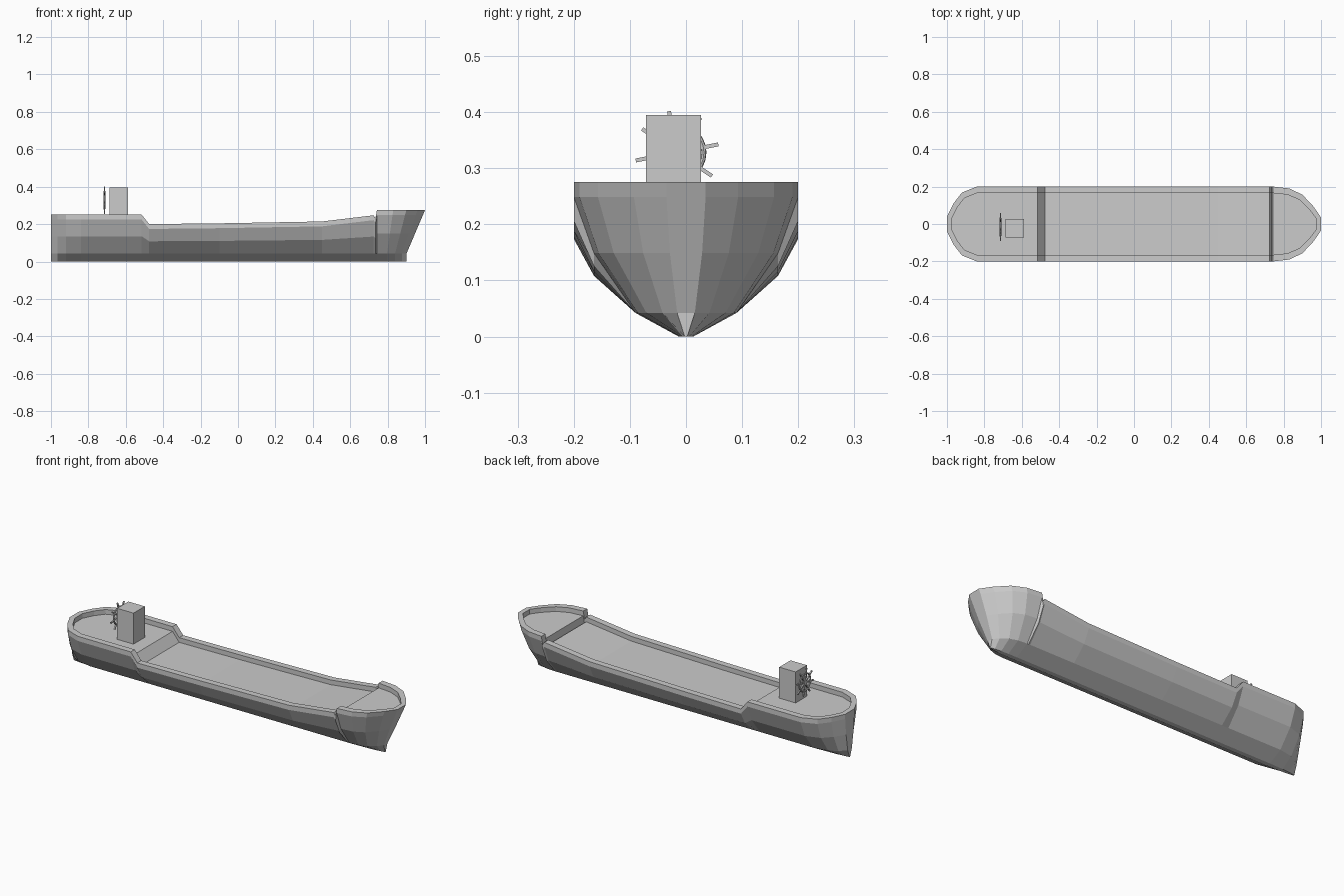
import bpy, bmesh, math
from mathutils import Matrix, Vector

if "Cube" in bpy.data.objects:
    bpy.data.objects.remove(bpy.data.objects["Cube"])

grey = bpy.data.materials.new("plain grey")
grey.diffuse_color = (0.6, 0.6, 0.6, 1)
grey.use_nodes = True
grey.node_tree.nodes["Principled BSDF"].inputs["Base Color"].default_value = grey.diffuse_color


def finish(bm, name):
    bmesh.ops.recalc_face_normals(bm, faces=bm.faces)
    me = bpy.data.meshes.new(name)
    bm.to_mesh(me)
    bm.free()
    ob = bpy.data.objects.new(name, me)
    bpy.context.collection.objects.link(ob)
    me.materials.append(grey)
    return ob


# Hull stations, stern to bow: x, half width, rail height
STATIONS = [(-1, .04, .25), (-.965, .11, .25), (-.92, .168, .25), (-.84, .2, .25),
            (-.515, .2, .25), (-.475, .2, .2), (-.1, .2, .204), (.45, .2, .214),
            (.725, .2, .247), (.735, .2, .232), (.743, .2, .275), (.83, .19, .275),
            (.9, .157, .275), (.96, .093, .275), (1, .035, .275)]
BOW, STERN, BULWARK = .743, -.84, .026


def rake(x, z):
    # lean the stem forward with height
    if x <= BOW:
        return x
    end = .9 + .1 * max(0, z - .04) / .235
    return BOW + (x - BOW) * (end - BOW) / (1 - BOW)


def section(x, w, g):
    # keel, lower chine, upper chine, knuckle, rail, inner rail, deck edge
    outer = [(.065, 0), (.45, .042), (.82, .54 * g), (1, g - BULWARK), (1, g)]
    pts = [Vector((rake(x, z), f * w, z)) for f, z in outer]
    xi = x
    if x > BOW:
        xi = BOW + (x - BOW) * .9
    elif x < STERN:
        xi = STERN + (x - STERN) * .83
    return pts + [Vector((xi, .825 * w, z)) for z in (g, g - BULWARK)]


# Hull with bulwark and stepped decks
bm = bmesh.new()
rings = []
for s in STATIONS:
    pts = section(*s)
    left = [bm.verts.new(p) for p in pts]
    right = [bm.verts.new((p.x, -p.y, p.z)) for p in pts]
    rings.append((left, right))
for a, b in zip(rings, rings[1:]):
    ra, rb = a[0] + a[1][::-1], b[0] + b[1][::-1]
    n = len(ra)
    for i in range(n):
        j = (i + 1) % n
        bm.faces.new((ra[i], ra[j], rb[j], rb[i]))
for left, right in (rings[0], rings[-1]):
    for i in range(len(left) - 1):
        bm.faces.new((left[i], left[i + 1], right[i + 1], right[i]))
finish(bm, "hull")

# Steering stand
bm = bmesh.new()
bmesh.ops.create_cube(bm, size=1, matrix=Matrix.Translation((-.638, -.022, .308))
                      @ Matrix.Diagonal((.1, .098, .174, 1)))
finish(bm, "steering_stand")

# Steering wheel: rim, hub and eight spokes
CENTRE = Matrix.Translation((-.714, -.016, .328))
bpy.ops.mesh.primitive_torus_add(major_radius=.048, minor_radius=.0045,
                                 major_segments=24, minor_segments=8,
                                 location=CENTRE.translation,
                                 rotation=(0, math.pi / 2, 0))
rim = bpy.context.object
rim.name = "wheel_rim"
rim.data.materials.append(grey)

bm = bmesh.new()
bmesh.ops.create_cone(bm, cap_ends=True, segments=12, radius1=.013, radius2=.013, depth=.012,
                      matrix=CENTRE @ Matrix.Rotation(math.pi / 2, 4, 'Y'))
for k in range(8):
    turn = Matrix.Rotation(math.radians(11 + 45 * k), 4, 'X')
    bmesh.ops.create_cube(bm, size=1, matrix=CENTRE @ turn @ Matrix.Translation((0, .0375, 0))
                          @ Matrix.Diagonal((.007, .075, .007, 1)))
finish(bm, "wheel_spokes")
